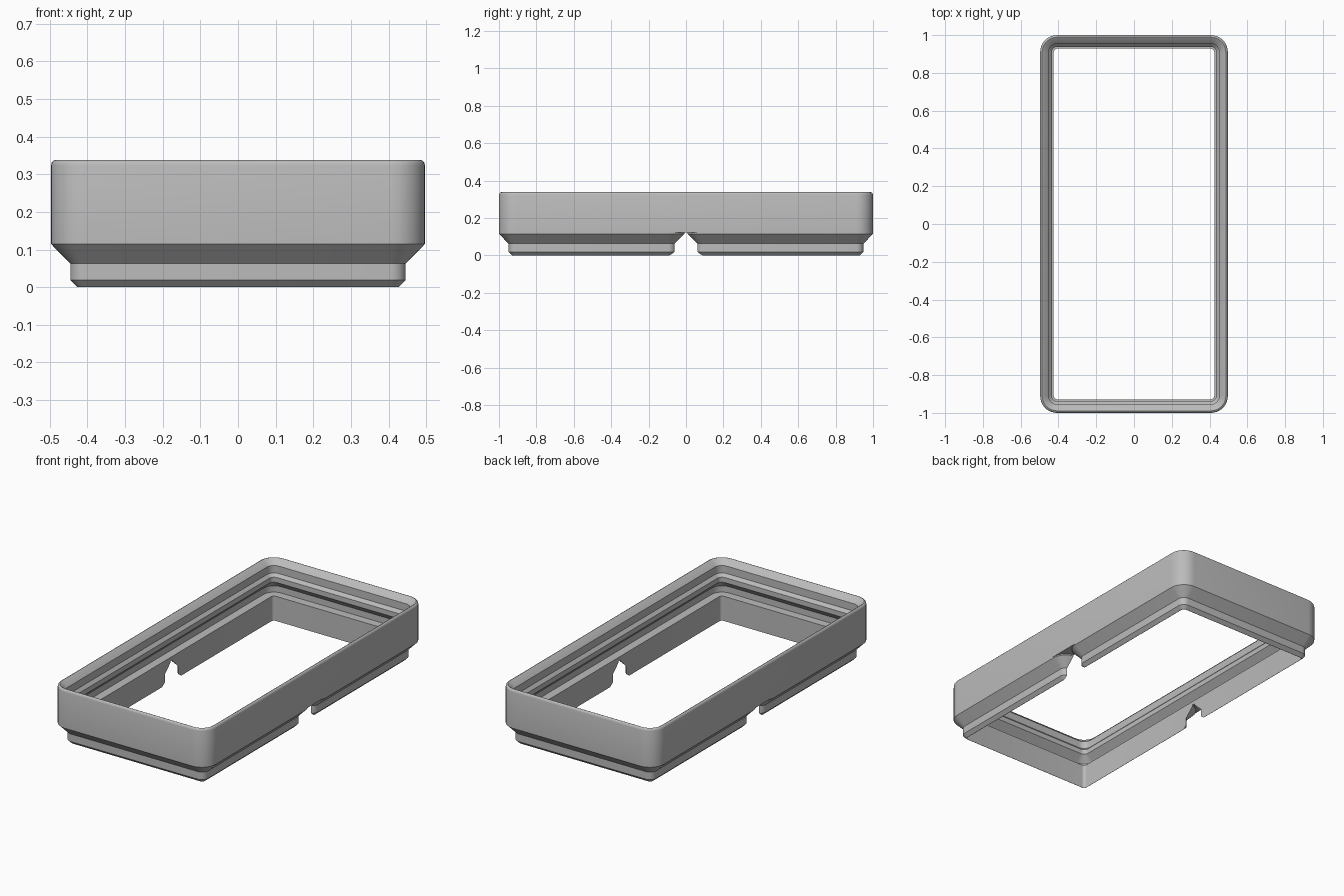
import bpy
import bmesh
import math

if "Cube" in bpy.data.objects:
    bpy.data.objects.remove(bpy.data.objects["Cube"])

HALF_X, HALF_Y, RADIUS = 0.497, 1.0, 0.09
CELL = 0.503          # distance of each foot centre from the middle
BODY_BOTTOM = 0.122
HOLE_INSET = 0.072
SEGMENTS = 8

grey = bpy.data.materials.new("plain grey")
grey.use_nodes = True
colour = (0.5, 0.5, 0.5, 1)
grey.diffuse_color = colour
grey.node_tree.nodes["Principled BSDF"].inputs["Base Color"].default_value = colour


def rounded_ring(bm, half_x, half_y, inset, z, centre_y):
    """One rounded rectangle, shrunk evenly by the inset."""
    hx, hy, r = half_x - inset, half_y - inset, RADIUS - inset
    ring = []
    for corner, (sx, sy) in enumerate([(1, 1), (-1, 1), (-1, -1), (1, -1)]):
        for i in range(SEGMENTS + 1):
            a = math.pi / 2 * (corner + i / SEGMENTS)
            ring.append(bm.verts.new((sx * (hx - r) + r * math.cos(a),
                                      centre_y + sy * (hy - r) + r * math.sin(a), z)))
    return ring


def loft(name, profile, half_x, half_y, centre_y=0.0, closed=False):
    """Sweep an (inset, z) profile around a rounded rectangle."""
    bm = bmesh.new()
    rings = [rounded_ring(bm, half_x, half_y, d, z, centre_y) for d, z in profile]
    pairs = list(zip(rings, rings[1:]))
    if closed:
        pairs.append((rings[-1], rings[0]))
    else:
        bm.faces.new(rings[0])
        bm.faces.new(rings[-1])
    for low, high in pairs:
        n = len(low)
        for i in range(n):
            j = (i + 1) % n
            bm.faces.new((low[i], low[j], high[j], high[i]))
    bmesh.ops.recalc_face_normals(bm, faces=bm.faces)
    mesh = bpy.data.meshes.new(name)
    bm.to_mesh(mesh)
    bm.free()
    mesh.materials.append(grey)
    obj = bpy.data.objects.new(name, mesh)
    bpy.context.collection.objects.link(obj)
    return obj


def activate(obj):
    bpy.ops.object.select_all(action="DESELECT")
    obj.select_set(True)
    bpy.context.view_layer.objects.active = obj


def smooth(obj):
    activate(obj)
    bpy.ops.object.shade_smooth_by_angle(angle=math.radians(30))


# Wall frame: outer wall, rounded rim, stepped lip, inner wall and floor ledge
frame_profile = [
    (0, BODY_BOTTOM), (0, 0.324), (0.002, 0.331), (0.006, 0.336), (0.011, 0.338),
    (0.017, 0.335), (0.0455, 0.307), (0.0455, 0.264), (0.062, 0.247),
    (0.062, 0.218), (0.023, 0.179), (0.023, 0.1425),
    (HOLE_INSET, 0.1425), (HOLE_INSET, BODY_BOTTOM),
]
smooth(loft("wall_frame", frame_profile, HALF_X, HALF_Y, closed=True))

# Two stepped feet, opened by the through hole
cutter = loft("hole_cutter", [(HOLE_INSET, -0.1), (HOLE_INSET, 0.25)], HALF_X, HALF_Y)
cutter.hide_render = True
foot_profile = [(0.0707, 0), (0.0515, 0.019), (0.0515, 0.063),
                (0, 0.115), (0, BODY_BOTTOM)]
for name, side in (("front_foot", -1), ("back_foot", 1)):
    foot = loft(name, foot_profile, HALF_X, HALF_X, side * CELL)
    cut = foot.modifiers.new("hole", "BOOLEAN")
    cut.operation = "DIFFERENCE"
    cut.solver = "EXACT"
    cut.object = cutter
    activate(foot)
    bpy.ops.object.modifier_apply(modifier=cut.name)
    smooth(foot)
bpy.data.objects.remove(cutter)
